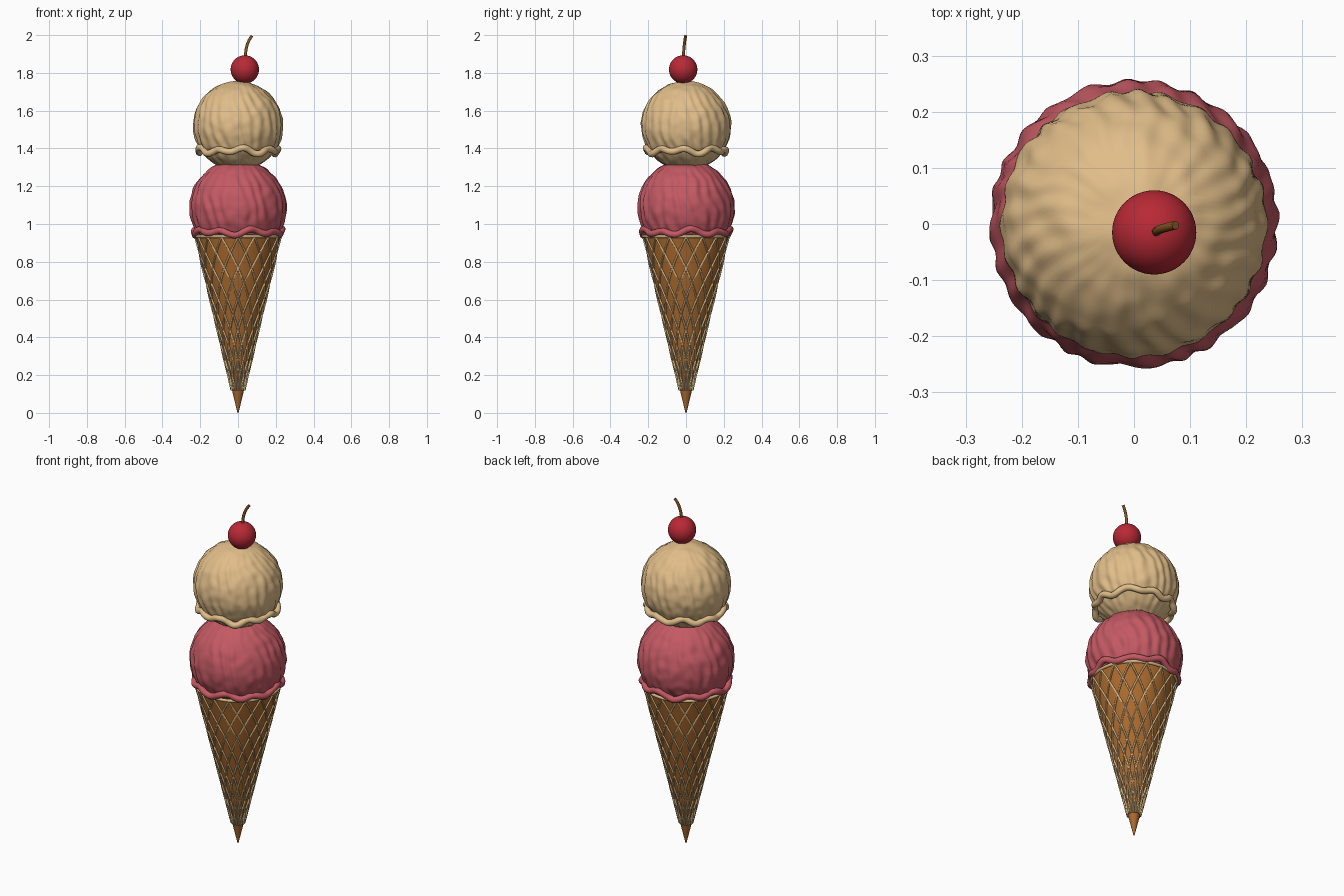
import bpy, bmesh
from math import sin, cos, pi, tau, atan2, hypot
from mathutils import Vector, noise

old = bpy.data.objects.get("Cube")
if old:
    bpy.data.objects.remove(old, do_unlink=True)


def material(name, rgb):
    m = bpy.data.materials.new(name)
    m.use_nodes = True
    m.diffuse_color = (*rgb, 1)
    m.node_tree.nodes["Principled BSDF"].inputs["Base Color"].default_value = (*rgb, 1)
    return m


WAFER = material("wafer brown", (0.41, 0.145, 0.027))
PALE = material("pale wafer", (0.70, 0.48, 0.23))
PINK = material("strawberry pink", (0.55, 0.10, 0.125))
CREAM = material("vanilla cream", (0.75, 0.51, 0.25))
RED = material("cherry red", (0.48, 0.022, 0.036))
STEM = material("stem brown", (0.24, 0.09, 0.015))


def finish(obj, mat):
    obj.data.materials.append(mat)
    bpy.ops.object.select_all(action='DESELECT')
    obj.select_set(True)
    bpy.context.view_layer.objects.active = obj
    if obj.type == 'CURVE':
        bpy.ops.object.convert(target='MESH')
    bpy.ops.object.shade_smooth_by_angle(angle=pi / 3)
    return obj


def from_bmesh(name, bm, mat):
    mesh = bpy.data.meshes.new(name)
    bm.to_mesh(mesh)
    bm.free()
    obj = bpy.data.objects.new(name, mesh)
    bpy.context.collection.objects.link(obj)
    return finish(obj, mat)


def tubes(name, paths, radius, mat, cyclic=False, sides=2):
    cu = bpy.data.curves.new(name, 'CURVE')
    cu.dimensions = '3D'
    cu.bevel_depth = radius
    cu.bevel_resolution = sides
    cu.use_fill_caps = True
    for path in paths:
        sp = cu.splines.new('POLY')
        sp.points.add(len(path) - 1)
        for p, co in zip(sp.points, path):
            p.co = (*co, 1)
        sp.use_cyclic_u = cyclic
    obj = bpy.data.objects.new(name, cu)
    bpy.context.collection.objects.link(obj)
    return finish(obj, mat)


def ring(radius, z, wave=lambda a: 0, n=128):
    return [(radius(a) * cos(a), radius(a) * sin(a), z + wave(a))
            for a in (tau * i / n for i in range(n))]


# Wafer cone
TOP, RIM = 0.93, 0.225
bm = bmesh.new()
bmesh.ops.create_cone(bm, cap_ends=True, segments=64, radius1=0.003, radius2=RIM, depth=TOP)
bmesh.ops.translate(bm, verts=bm.verts, vec=(0, 0, TOP / 2))
from_bmesh("wafer_cone", bm, WAFER)

# Diamond lattice of two opposed sets of spirals
STRANDS, LOW, STEPS, TWIST = 16, 0.12, 28, 0.62 * pi


def strand(start, way):
    pts = []
    for i in range(STEPS + 1):
        t = i / STEPS
        z = TOP + (LOW - TOP) * t
        r = RIM * z / TOP + 0.002 + 0.004 * t
        a = start + way * TWIST * t
        pts.append((r * cos(a), r * sin(a), z))
    return pts


tubes("cone_lattice",
      [strand(tau * k / STRANDS, way) for k in range(STRANDS) for way in (1, -1)],
      0.005, PALE, sides=1)
tubes("cone_rim", [ring(lambda a: 0.226, 0.935)], 0.009, PALE, cyclic=True)


# Ice cream scoops with slanting scrape ridges
def scoop(name, z, radius, mat, phase):
    bm = bmesh.new()
    bmesh.ops.create_icosphere(bm, subdivisions=6, radius=1)
    for v in bm.verts:
        d = v.co.normalized()
        side = hypot(d.x, d.y)
        wobble = noise.noise(d * 2 + Vector((phase, 0, 0)))
        ridge = sin(24 * atan2(d.y, d.x) + 5 * d.z + 3 * wobble + phase)
        lump = noise.noise(d * 5 + Vector((0, phase, 0)))
        v.co = d * radius * (1 + 0.014 * ridge * side ** 2 + 0.02 * lump)
    bmesh.ops.translate(bm, verts=bm.verts, vec=(0, 0, z))
    return from_bmesh(name, bm, mat)


scoop("strawberry_scoop", 1.085, 0.255, PINK, 0.0)
scoop("vanilla_scoop", 1.52, 0.236, CREAM, 2.0)


# Wavy melted skirts round the scoops
def skirt(name, z, radius, mat, phase):
    path = ring(lambda a: radius + 0.004 * sin(13 * a + phase), z,
                lambda a: 0.011 * sin(9 * a + phase) + 0.007 * sin(5 * a + 2 * phase))
    tubes(name, [path], 0.018, mat, cyclic=True, sides=3)


skirt("strawberry_skirt", 0.957, 0.23, PINK, 0.5)
skirt("vanilla_skirt", 1.388, 0.208, CREAM, 1.7)

# Cherry and its bent stem
bm = bmesh.new()
bmesh.ops.create_uvsphere(bm, u_segments=48, v_segments=32, radius=0.075)
bmesh.ops.translate(bm, verts=bm.verts, vec=(0.036, -0.015, 1.818))
from_bmesh("cherry", bm, RED)

a, b, c = Vector((0.04, -0.015, 1.87)), Vector((0.036, -0.011, 1.95)), Vector((0.074, -0.002, 1.996))
stem = [a * (1 - t) ** 2 + b * 2 * t * (1 - t) + c * t * t for t in (i / 12 for i in range(13))]
tubes("cherry_stem", [stem], 0.008, STEM)
